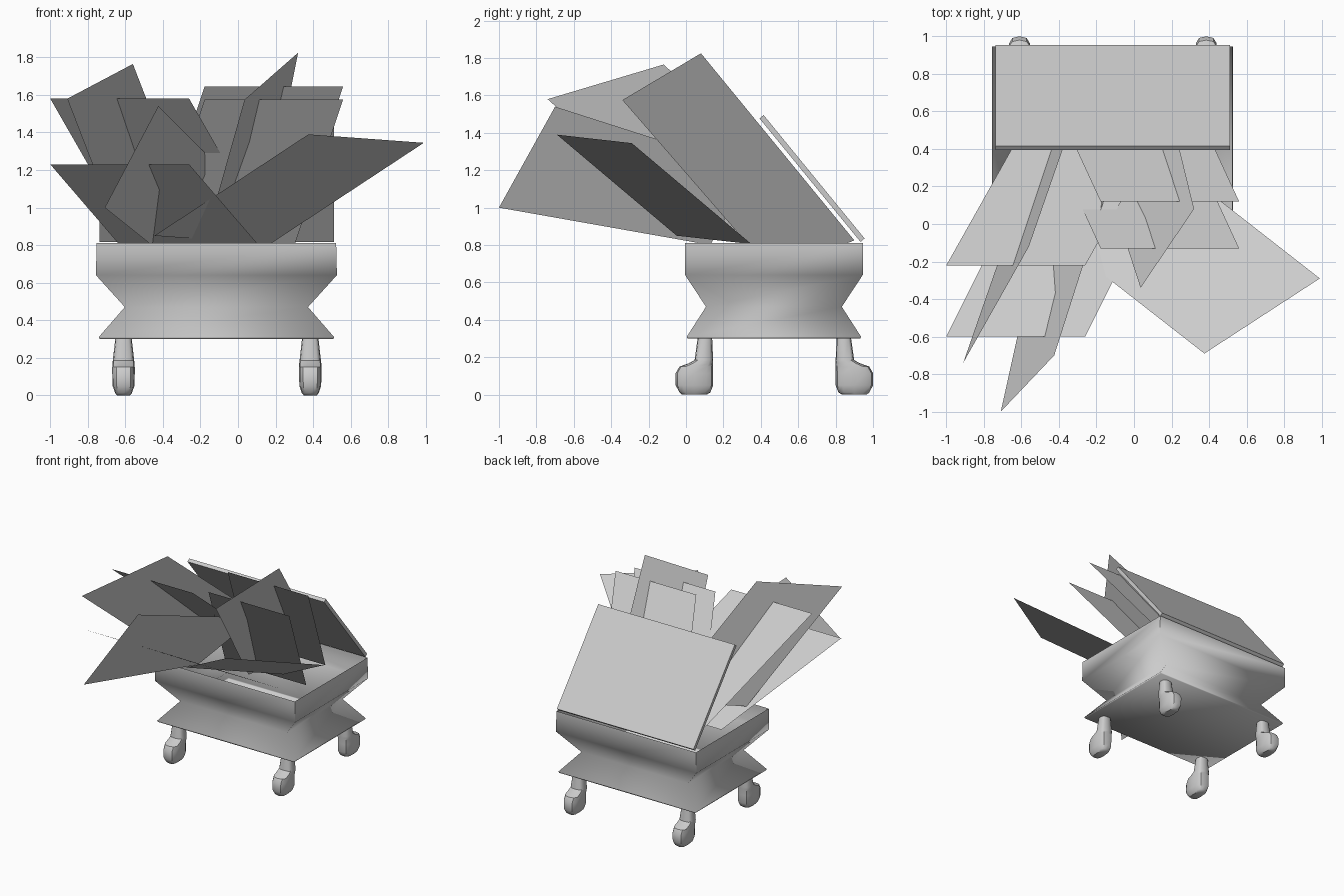
import bpy, math
from mathutils import Vector

if "Cube" in bpy.data.objects:
    bpy.data.objects.remove(bpy.data.objects["Cube"])

CX, CY = -0.115, 0.47   # centre of the chest


def make(name, verts, faces, smooth=None):
    me = bpy.data.meshes.new(name)
    me.from_pydata([tuple(v) for v in verts], [], faces)
    me.update()
    ob = bpy.data.objects.new(name, me)
    bpy.context.collection.objects.link(ob)
    if smooth:
        bpy.ops.object.select_all(action='DESELECT')
        ob.select_set(True)
        bpy.context.view_layer.objects.active = ob
        bpy.ops.object.shade_smooth_by_angle(angle=math.radians(smooth))
    return ob


def loft(name, rings, cap_top=True, smooth=None):
    n = len(rings[0])
    verts = [v for r in rings for v in r]
    faces = [(k * n + i, k * n + (i + 1) % n, (k + 1) * n + (i + 1) % n, (k + 1) * n + i)
             for k in range(len(rings) - 1) for i in range(n)]
    faces.append(tuple(reversed(range(n))))
    if cap_top:
        faces.append(tuple(range(len(verts) - n, len(verts))))
    return make(name, verts, faces, smooth)


# Open chest with a pinched waist: z, half width, half depth
profile = [(0.30, 0.622, 0.462), (0.31, 0.627, 0.466), (0.47, 0.488, 0.363),
           (0.64, 0.642, 0.475), (0.81, 0.638, 0.475)]
rings = [[(CX + sx * hx, CY + sy * hy, z) for sx, sy in ((-1, -1), (1, -1), (1, 1), (-1, 1))]
         for z, hx, hy in profile]
loft("chest_body", rings, cap_top=False, smooth=80)

# Open lid leaning forward over the chest
hinge, tip = Vector((0, 0.955, 0.835)), Vector((0, 0.415, 1.495))
thick = Vector((0, -0.022, -0.018))
lid = [[Vector((x, 0, 0)) + p for x in (-0.737, 0.512)] for p in (hinge, tip, tip + thick, hinge + thick)]
loft("lid", [[p[0] for p in lid], [p[1] for p in lid]])

# Boot shaped feet: z, front y, back y, half width
foot = [(0.0, -0.02, 0.11, 0.035), (0.012, -0.035, 0.13, 0.045), (0.05, -0.055, 0.145, 0.058),
        (0.115, -0.055, 0.145, 0.06), (0.15, -0.035, 0.145, 0.06), (0.168, 0.015, 0.145, 0.059),
        (0.185, 0.046, 0.145, 0.057), (0.30, 0.062, 0.14, 0.044)]


def rounded(c):
    return math.copysign(abs(c) ** 0.65, c)


for row, flip in (("front", False), ("back", True)):
    for side, x in (("left", -0.61), ("right", 0.385)):
        rings = []
        for z, y0, y1, hx in foot:
            ring = []
            for i in range(12):
                a = math.tau * i / 12
                y = (y0 + y1) / 2 + (y1 - y0) / 2 * rounded(math.sin(a))
                ring.append((x + hx * rounded(math.cos(a)), 2 * 0.4725 - y if flip else y, z))
            rings.append(ring[::-1] if flip else ring)
        loft(f"{row}_{side}_leg", rings, smooth=40)

# Loose sheets: two upper corners and the run of each side edge down into the chest
sheets = [
    ((-0.91, -0.74, 1.58), (-0.56, -0.12, 1.765), (0.29, 0.834, -0.75), None),
    ((-1.0, -0.22, 1.58), (-0.26, -0.22, 1.58), (0.433, 0.77, -0.755), None),
    ((-1.0, -0.60, 1.23), (-0.26, -0.60, 1.23), (0.456, 0.913, -0.53), None),
    ((0.375, -0.69, 1.39), (0.99, -0.29, 1.345), (-0.82, 0.64, -0.54), None),
    ((-0.71, -1.0, 1.0), (-0.425, -0.70, 1.54), (0.25, 1.13, -0.2), (0.338, 1.056, -0.338)),
    ((0.035, -0.34, 1.575), (0.32, 0.08, 1.825), (-0.26, 0.80, -0.92), (-0.2, 0.82, -1.0)),
    ((-0.178, 0.12, 1.645), (0.56, 0.12, 1.645), (-0.3, 0.65, -0.9), None),
    ((-0.178, -0.13, 1.575), (0.56, -0.13, 1.575), (-0.3, 0.65, -0.9), None),
]
for i, (a, b, da, db) in enumerate(sheets):
    a, b, da = Vector(a), Vector(b), Vector(da)
    db = Vector(db) if db else da
    make(f"sheet_{i + 1}", [a, b, b + db, a + da], [(0, 3, 2, 1)])
